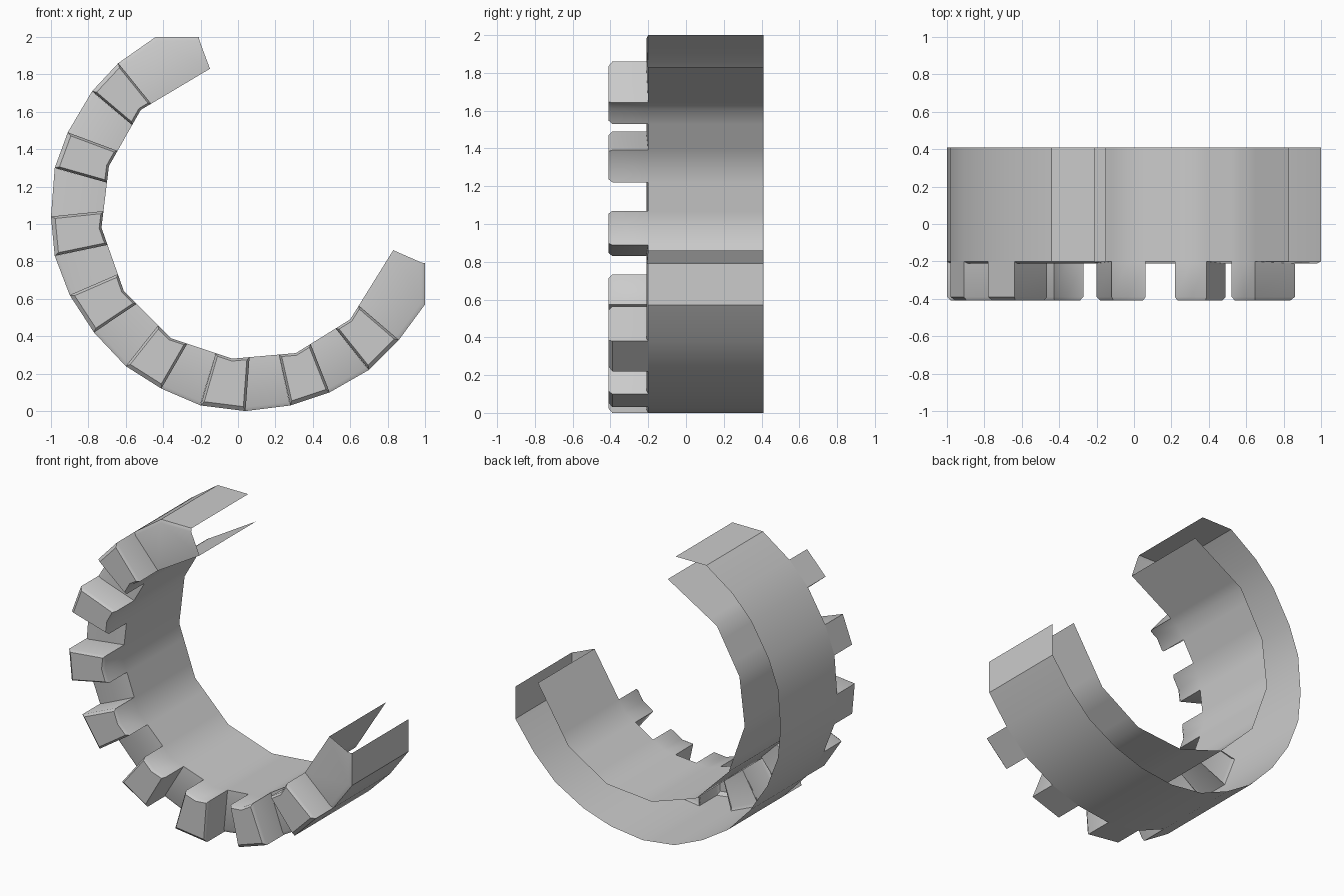
import bpy, bmesh
from mathutils import Vector

if "Cube" in bpy.data.objects:
    bpy.data.objects.remove(bpy.data.objects["Cube"])

BACK, FRONT, TIP = 0.41, -0.21, -0.41

# outer profile (x, z), from the upper end round to the right-hand end
outer = [Vector(p) for p in [
    (-.21, 2), (-.44, 2), (-.64, 1.86), (-.78, 1.71), (-.91, 1.49),
    (-.98, 1.30), (-1, 1.04), (-.98, .83), (-.90, .62), (-.77, .42),
    (-.60, .24), (-.41, .12), (-.20, .03), (.04, 0), (.28, .03),
    (.49, .10), (.70, .22), (.86, .38), (1, .57), (1, .79)]]
# coarser inner profile: two ends plus one corner behind each tooth
inner = [Vector(p) for p in [
    (-.15, 1.83), (-.52, 1.61), (-.69, 1.31), (-.73, .98), (-.61, .64),
    (-.36, .39), (-.03, .28), (.31, .31), (.60, .49), (.83, .86)]]

# inner points where the tooth flanks meet the inner wall
N = 8
left = [inner[k].lerp(inner[k + 1], .85 if k == 0 else .73) for k in range(N)]
right = [inner[k + 1].lerp(inner[k + 2], .20 if k == N - 1 else .27) for k in range(N)]


def strip(bm, rows, closed=False):
    """Join successive rows of points with quads."""
    vr = [[bm.verts.new(p) for p in r] for r in rows]
    n = len(rows[0])
    for a, b in zip(vr, vr[1:]):
        for i in range(n if closed else n - 1):
            j = (i + 1) % n
            bm.faces.new((a[i], a[j], b[j], b[i]))
    return vr


def at(points, y):
    return [(p.x, y, p.y) for p in points]


def finish(bm, name):
    bmesh.ops.remove_doubles(bm, verts=bm.verts, dist=1e-4)
    bmesh.ops.recalc_face_normals(bm, faces=bm.faces)
    me = bpy.data.meshes.new(name)
    bm.to_mesh(me)
    bm.free()
    ob = bpy.data.objects.new(name, me)
    bpy.context.collection.objects.link(ob)
    bpy.ops.object.select_all(action='DESELECT')
    ob.select_set(True)
    bpy.context.view_layer.objects.active = ob
    bpy.ops.object.shade_smooth_by_angle(angle=0.6)


# open-backed channel: outer wall, inner wall and front faces between teeth
bm = bmesh.new()
strip(bm, [at(outer, FRONT + .01), at(outer, BACK)])
inner_line = [inner[0]]
for k in range(N):
    inner_line += [left[k], inner[k + 1], right[k]]
inner_line.append(inner[-1])
strip(bm, [at(inner_line, FRONT + .01), at(inner_line, BACK)])
centre = Vector((0, 1))


def front_face(outs, ins):
    rim = [p.lerp(centre, .02) for p in outs]
    strip(bm, [at(outs, FRONT + .01), at(rim, FRONT)])
    bm.faces.new([bm.verts.new(p) for p in
                  at(rim, FRONT) + at(ins[::-1], FRONT + .01)])


front_face(outer[:3], [inner[0], left[0]])
front_face(outer[17:], [right[-1], inner[-1]])
for k in range(N - 1):
    front_face(outer[2 * k + 3:2 * k + 5], [right[k], left[k + 1]])
finish(bm, "channel_ring")

# hollow teeth with chamfered tips
bm = bmesh.new()
for k in range(N):
    sec = [outer[2 * k + 2], outer[2 * k + 3], right[k], inner[k + 1], left[k]]
    mid = sum(sec, Vector((0, 0))) / len(sec)
    tip = [p.lerp(mid, .13) for p in sec]
    rows = strip(bm, [at(sec, FRONT + .01), at(sec, TIP + .02), at(tip, TIP)], True)
    bm.faces.new(rows[-1])
finish(bm, "ring_teeth")
